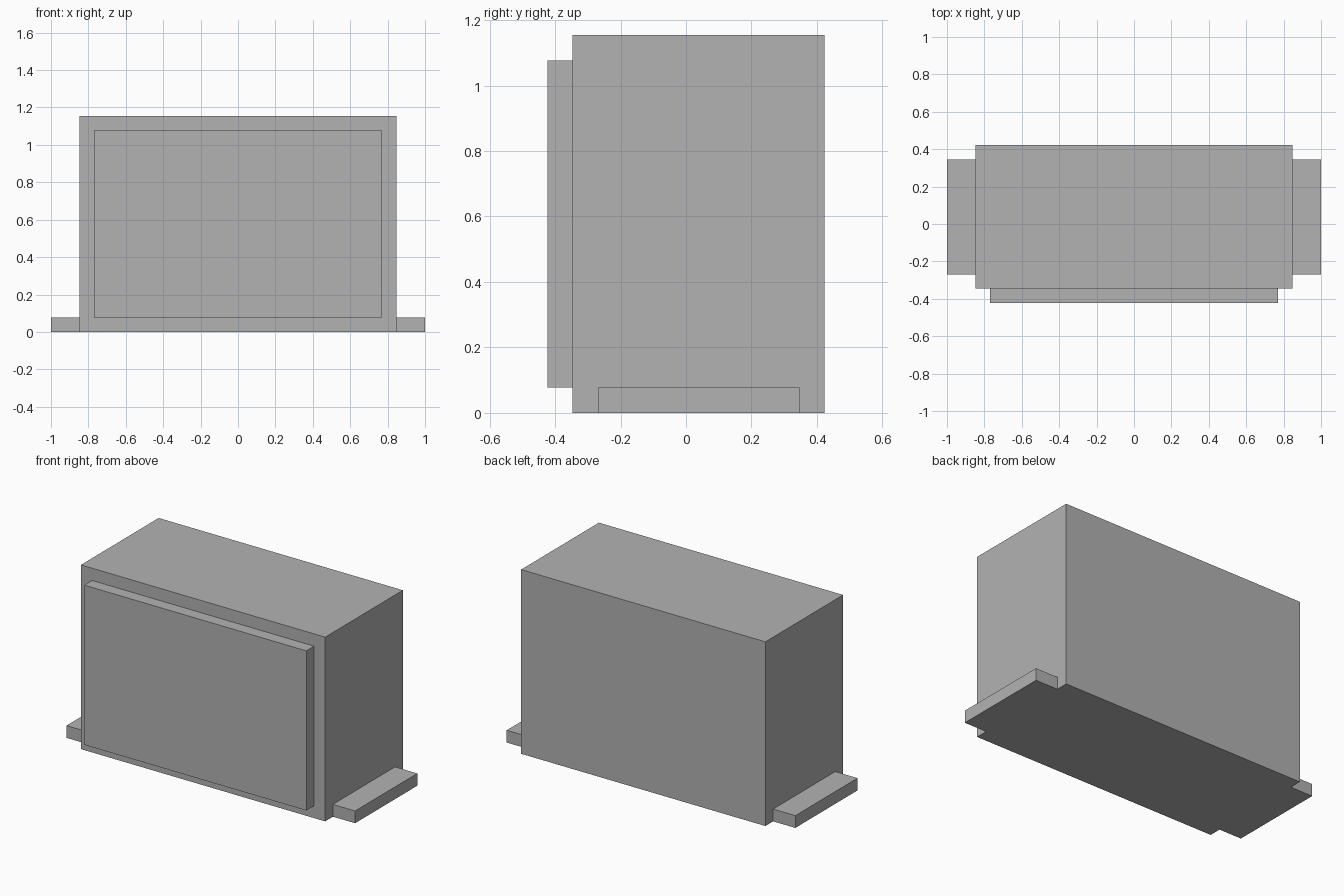
import bpy
from mathutils import Vector

default_cube = bpy.data.objects.get("Cube")
if default_cube:
    bpy.data.objects.remove(default_cube, do_unlink=True)

# The whole model sits on a regular grid, 26 units wide
U = 2 / 26

grey = bpy.data.materials.new("light_grey")
grey.use_nodes = True
colour = (0.448, 0.448, 0.448, 1)
grey.diffuse_color = colour
grey.node_tree.nodes["Principled BSDF"].inputs["Base Color"].default_value = colour


def box(name, low, high):
    """Flat-shaded box between two corners, given in grid units."""
    low, high = Vector(low) * U, Vector(high) * U
    bpy.ops.mesh.primitive_cube_add(size=1, location=(low + high) / 2)
    obj = bpy.context.object
    obj.name = name
    obj.scale = high - low
    bpy.ops.object.transform_apply(location=False, rotation=False, scale=True)
    obj.data.materials.append(grey)
    return obj


# Main case
box("case_body", (-11, -4.5, 0), (11, 5.5, 15))

# Raised panel on the front
box("front_panel", (-10, -5.5, 1), (10, -4.5, 14))

# Mounting flanges at the foot of each side
box("left_flange", (11, -3.5, 0), (13, 4.5, 1))
box("right_flange", (-13, -3.5, 0), (-11, 4.5, 1))
